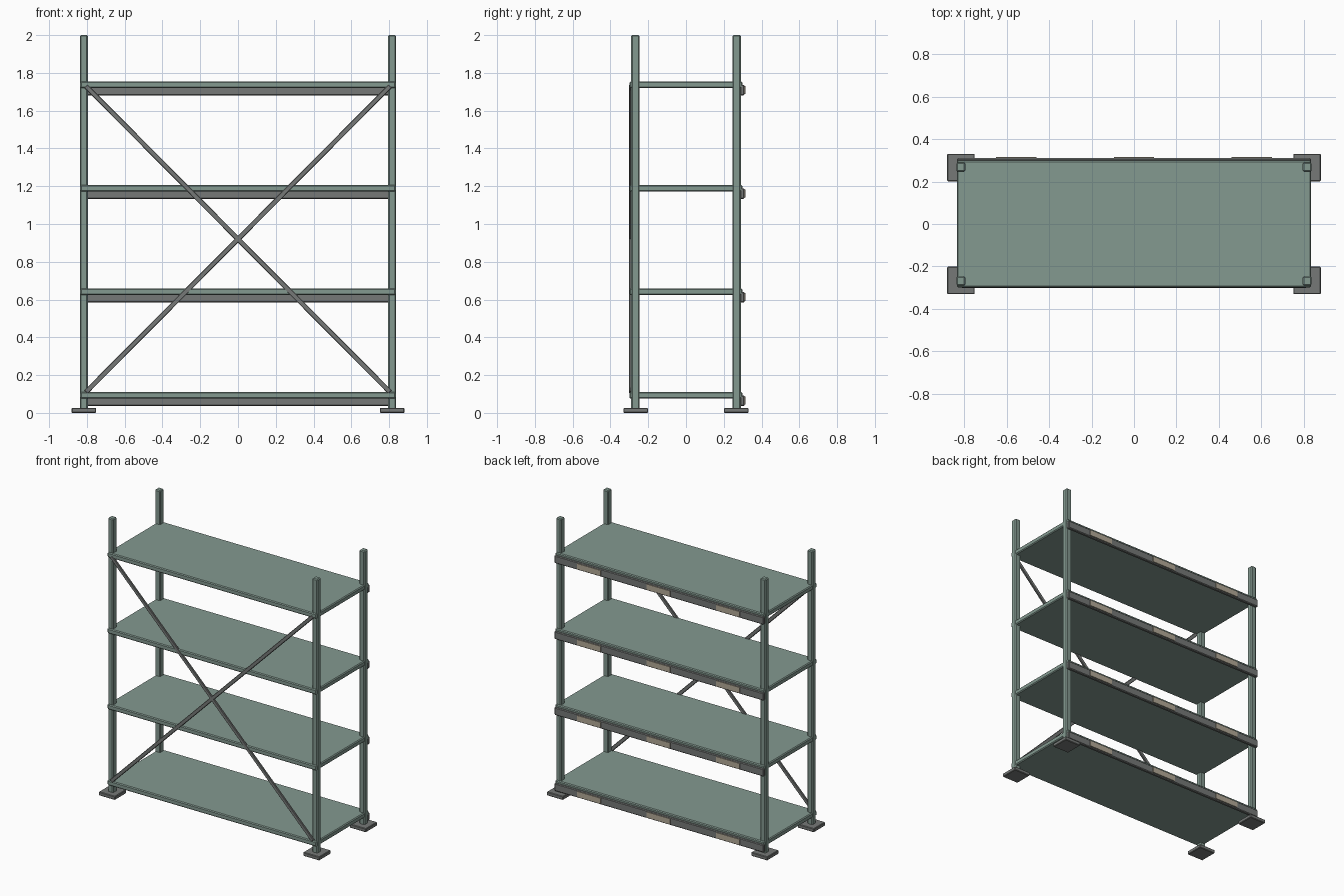
import bpy
import math

if "Cube" in bpy.data.objects:
    bpy.data.objects.remove(bpy.data.objects["Cube"])


def material(name, rgb):
    m = bpy.data.materials.new(name)
    m.diffuse_color = (*rgb, 1)
    m.use_nodes = True
    m.node_tree.nodes["Principled BSDF"].inputs["Base Color"].default_value = m.diffuse_color
    return m


green = material("green_paint", (0.23, 0.32, 0.28))
steel = material("grey_steel", (0.18, 0.19, 0.185))
card = material("label_card", (0.45, 0.40, 0.31))


def box(name, center, size, mat, bevel=0.0, rot=(0, 0, 0)):
    bpy.ops.mesh.primitive_cube_add(size=1, location=center, rotation=rot)
    ob = bpy.context.object
    ob.name = name
    ob.scale = size
    bpy.ops.object.transform_apply(location=False, rotation=False, scale=True)
    ob.data.materials.append(mat)
    if bevel:
        mod = ob.modifiers.new("bevel", "BEVEL")
        mod.width = bevel
        mod.segments = 1
    return ob


# Corner posts with foot plates
for sx, side in ((-1, "left"), (1, "right")):
    for sy, end in ((-1, "front"), (1, "back")):
        box(f"{end}_{side}_post", (sx * 0.816, sy * 0.268, 1.01),
            (0.042, 0.044, 1.98), green, 0.006)
        box(f"{end}_{side}_foot_plate", (sx * 0.816, sy * 0.266, 0.0135),
            (0.13, 0.13, 0.027), steel, 0.004)

# Shelves, each with a label rail and three price cards at the back
for i in range(4):
    z = 0.093 + i * 0.548
    box(f"shelf_{i + 1}", (0, 0, z), (1.67, 0.598, 0.036), green, 0.006)
    box(f"label_rail_{i + 1}", (0, 0.298, z - 0.028),
        (1.67, 0.024, 0.056), steel, 0.005)
    for j in range(3):
        box(f"label_{i + 1}_{j + 1}", ((j - 1) * 0.555, 0.3125, z - 0.028),
            (0.19, 0.007, 0.042), card)

# Crossed diagonal braces on the front
z0, z1, half = 0.11, 1.73, 0.805
length = math.hypot(2 * half, z1 - z0)
angle = math.atan2(z1 - z0, 2 * half)
for s, name in ((-1, "rising_brace"), (1, "falling_brace")):
    box(name, (0, -0.293, (z0 + z1) / 2), (length, 0.015, 0.026), steel,
        0.003, (0, s * angle, 0))
